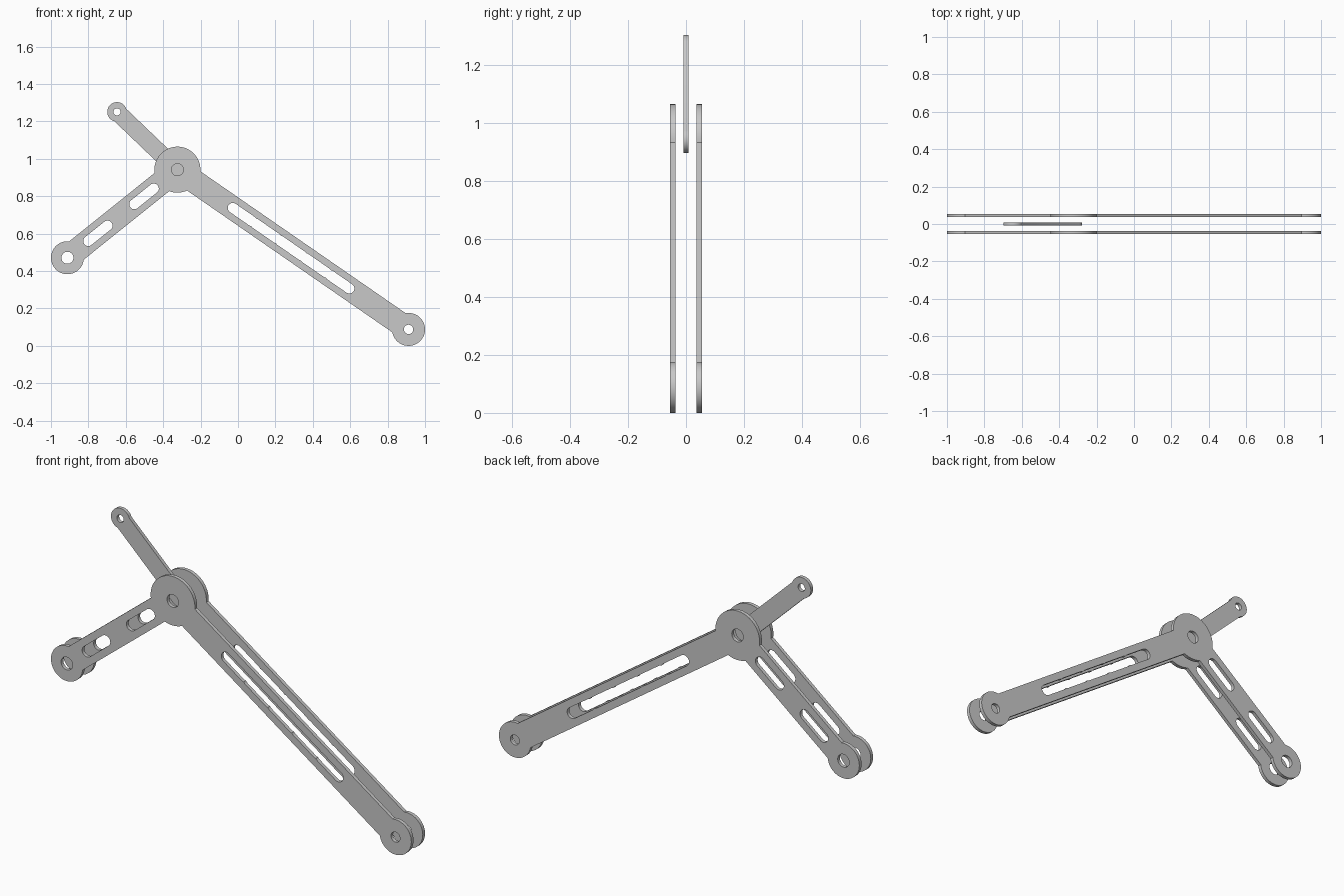
import bpy, bmesh
from math import sin, cos, asin, pi, radians
from mathutils import Vector, Matrix

if "Cube" in bpy.data.objects:
    bpy.data.objects.remove(bpy.data.objects["Cube"], do_unlink=True)

# One plain grey for every part
grey = bpy.data.materials.new("grey metal")
grey.use_nodes = True
colour = (0.58, 0.58, 0.58, 1)
grey.diffuse_color = colour
grey.node_tree.nodes["Principled BSDF"].inputs["Base Color"].default_value = colour

HALF_THICK = 0.009
ARM_HALF = 0.0625
SLOT_R = 0.027
CUSP_HALF = 0.013


def arc(centre, radius, start, end):
    """Points along an arc, counter-clockwise."""
    steps = max(4, int(abs(end - start) / radians(6)))
    return [centre + radius * Vector((cos(t), sin(t)))
            for t in (start + (end - start) * i / steps for i in range(steps + 1))]


def circle(centre, radius):
    return arc(centre, radius, 0, 2 * pi)[:-1]


def heading(a, b):
    return Vector((1, 0)).angle_signed(b - a) * -1


def slot(origin, target, near, far, lobes=1):
    """Round-ended slot along an arm; several lobes leave small cusps where they meet."""
    half = (far - near) / 2
    pitch = 2 * (half + SLOT_R) / lobes
    turn = asin(CUSP_HALF / SLOT_R)
    side = []
    for i in range(1, lobes):
        x = -half - SLOT_R + pitch * i
        side += arc(Vector((x - CUSP_HALF, 0)), SLOT_R, -pi / 2, -pi / 2 + turn)
        side += arc(Vector((x + CUSP_HALF, 0)), SLOT_R, -pi / 2 - turn, -pi / 2)[1:]
    side += arc(Vector((half, 0)), SLOT_R, -pi / 2, pi / 2)
    spin = Matrix.Rotation(heading(origin, target), 2)
    middle = origin + (target - origin).normalized() * (near + half)
    return [middle + spin @ p for p in side + [-p for p in side]]


def plate(name, loops, y):
    """Flat plate from an outline followed by its openings."""
    curve = bpy.data.curves.new(name, 'CURVE')
    curve.dimensions = '2D'
    curve.fill_mode = 'BOTH'
    curve.extrude = HALF_THICK
    for pts in loops:
        s = curve.splines.new('POLY')
        s.points.add(len(pts) - 1)
        for p, q in zip(s.points, pts):
            p.co = (q.x, q.y, 0, 1)
        s.use_cyclic_u = True
    helper = bpy.data.objects.new(name + " profile", curve)
    bpy.context.collection.objects.link(helper)
    bpy.context.view_layer.update()
    mesh = bpy.data.meshes.new_from_object(
        helper.evaluated_get(bpy.context.evaluated_depsgraph_get()))
    bpy.data.objects.remove(helper, do_unlink=True)
    bm = bmesh.new()
    bm.from_mesh(mesh)
    bmesh.ops.remove_doubles(bm, verts=bm.verts, dist=0.0001)
    bmesh.ops.rotate(bm, verts=bm.verts, matrix=Matrix.Rotation(pi / 2, 3, 'X'))
    bmesh.ops.recalc_face_normals(bm, faces=bm.faces)
    bm.to_mesh(mesh)
    bm.free()
    mesh.name = name
    mesh.materials.clear()
    mesh.materials.append(grey)
    obj = bpy.data.objects.new(name, mesh)
    obj.location.y = y
    bpy.context.collection.objects.link(obj)
    bpy.ops.object.select_all(action='DESELECT')
    obj.select_set(True)
    bpy.context.view_layer.objects.active = obj
    bpy.ops.object.shade_smooth_by_angle(angle=radians(30))


# Joint centres in the x-z plane
hub = Vector((-0.324, 0.942))
short_end = Vector((-0.912, 0.471))
long_end = Vector((0.912, 0.088))
link_end = Vector((-0.647, 1.251))
HUB_R, BOSS_R = 0.123, 0.088

# Two-armed plate: hub, short arm and long arm in one outline
a_long, a_short = heading(hub, long_end), heading(hub, short_end)
h = asin(ARM_HALF / HUB_R)
b = pi - asin(ARM_HALF / BOSS_R)
outline = (arc(hub, HUB_R, a_long + h, a_short + 2 * pi - h)
           + arc(short_end, BOSS_R, a_short - b, a_short + b)
           + arc(hub, HUB_R, a_short + h, a_long - h)
           + arc(long_end, BOSS_R, a_long - b, a_long + b))
openings = [circle(hub, 0.032), circle(short_end, 0.032), circle(long_end, 0.025),
            slot(hub, long_end, 0.36, 1.117, lobes=5),
            slot(hub, short_end, 0.162, 0.295),
            slot(hub, short_end, 0.479, 0.61)]
for name, y in (("front_arm_plate", -0.0455), ("back_arm_plate", 0.0455)):
    plate(name, [outline] + openings, y)

# Middle link, solid at the hub and pierced at its free end
LINK_HALF, HEAD_R = 0.046, 0.052
a = heading(hub, link_end)
k = pi - asin(LINK_HALF / HEAD_R)
link = (arc(link_end, HEAD_R, a - k, a + k)
        + arc(hub, LINK_HALF, a + pi / 2, a + 3 * pi / 2))
plate("middle_link", [link, circle(link_end, 0.019)], 0)
